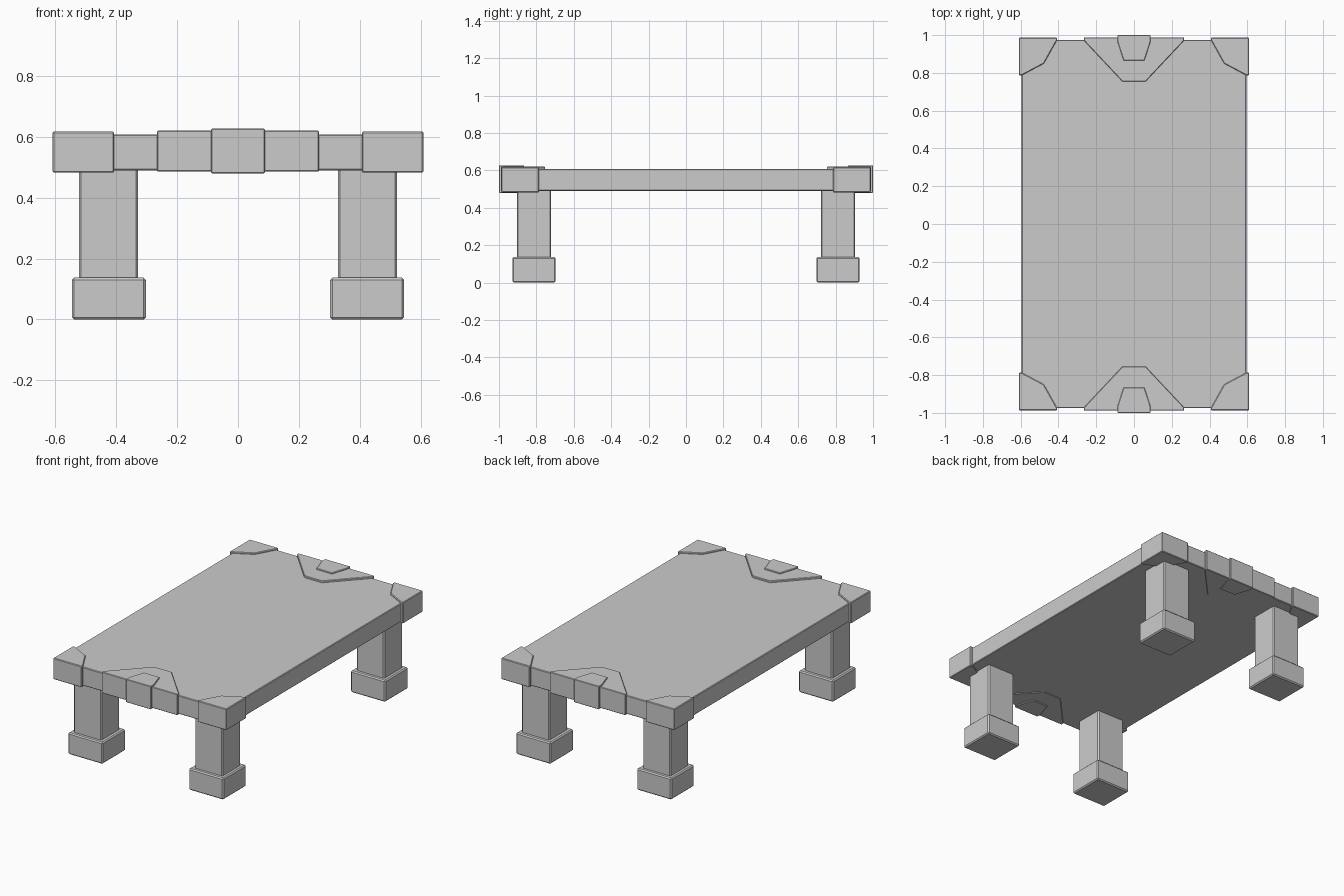
import bpy, bmesh

if "Cube" in bpy.data.objects:
    bpy.data.objects.remove(bpy.data.objects["Cube"])


def prism(name, outline, z0, z1, bevel):
    """Extrude a closed XY outline from z0 to z1, with chamfered edges."""
    bm = bmesh.new()
    low = [bm.verts.new((x, y, z0)) for x, y in outline]
    high = [bm.verts.new((x, y, z1)) for x, y in outline]
    bm.faces.new(low)
    bm.faces.new(high)
    n = len(outline)
    for i in range(n):
        j = (i + 1) % n
        bm.faces.new((low[i], low[j], high[j], high[i]))
    bmesh.ops.recalc_face_normals(bm, faces=bm.faces[:])
    mesh = bpy.data.meshes.new(name)
    bm.to_mesh(mesh)
    bm.free()
    obj = bpy.data.objects.new(name, mesh)
    bpy.context.collection.objects.link(obj)
    mod = obj.modifiers.new("chamfer", 'BEVEL')
    mod.width = bevel
    mod.segments = 1
    return obj


def rect(x0, x1, y0, y1):
    return [(x0, y0), (x1, y0), (x1, y1), (x0, y1)]


# Table slab
prism("table_top", rect(-0.595, 0.595, -0.975, 0.975), 0.490, 0.608, 0.004)

corner = [(0.609, 0.787), (0.609, 0.987), (0.407, 0.987),
          (0.407, 0.974), (0.477, 0.849), (0.594, 0.787)]
trim = [(-0.266, 0.988), (-0.266, 0.972), (-0.062, 0.755),
        (0.062, 0.755), (0.266, 0.972), (0.266, 0.988)]
keystone = [(-0.088, 1.0), (-0.088, 0.967), (-0.055, 0.865),
            (0.055, 0.865), (0.088, 0.967), (0.088, 1.0)]

for sy, end in ((-1, "front"), (1, "back")):
    # End ornaments wrapping the slab edge
    prism(end + "_trim", [(x, y * sy) for x, y in trim], 0.486, 0.620, 0.003)
    prism(end + "_keystone", [(x, y * sy) for x, y in keystone],
          0.480, 0.627, 0.003)
    for sx, side in ((-1, "left"), (1, "right")):
        tag = f"{end}_{side}_"

        def flip(pts):
            return [(x * sx, y * sy) for x, y in pts]

        # Corner caps, legs and feet
        prism(tag + "corner", flip(corner), 0.482, 0.617, 0.004)
        prism(tag + "leg", flip(rect(0.328, 0.523, 0.721, 0.904)),
              0.12, 0.50, 0.007)
        prism(tag + "foot", flip(rect(0.303, 0.546, 0.697, 0.928)),
              0.0, 0.137, 0.007)
